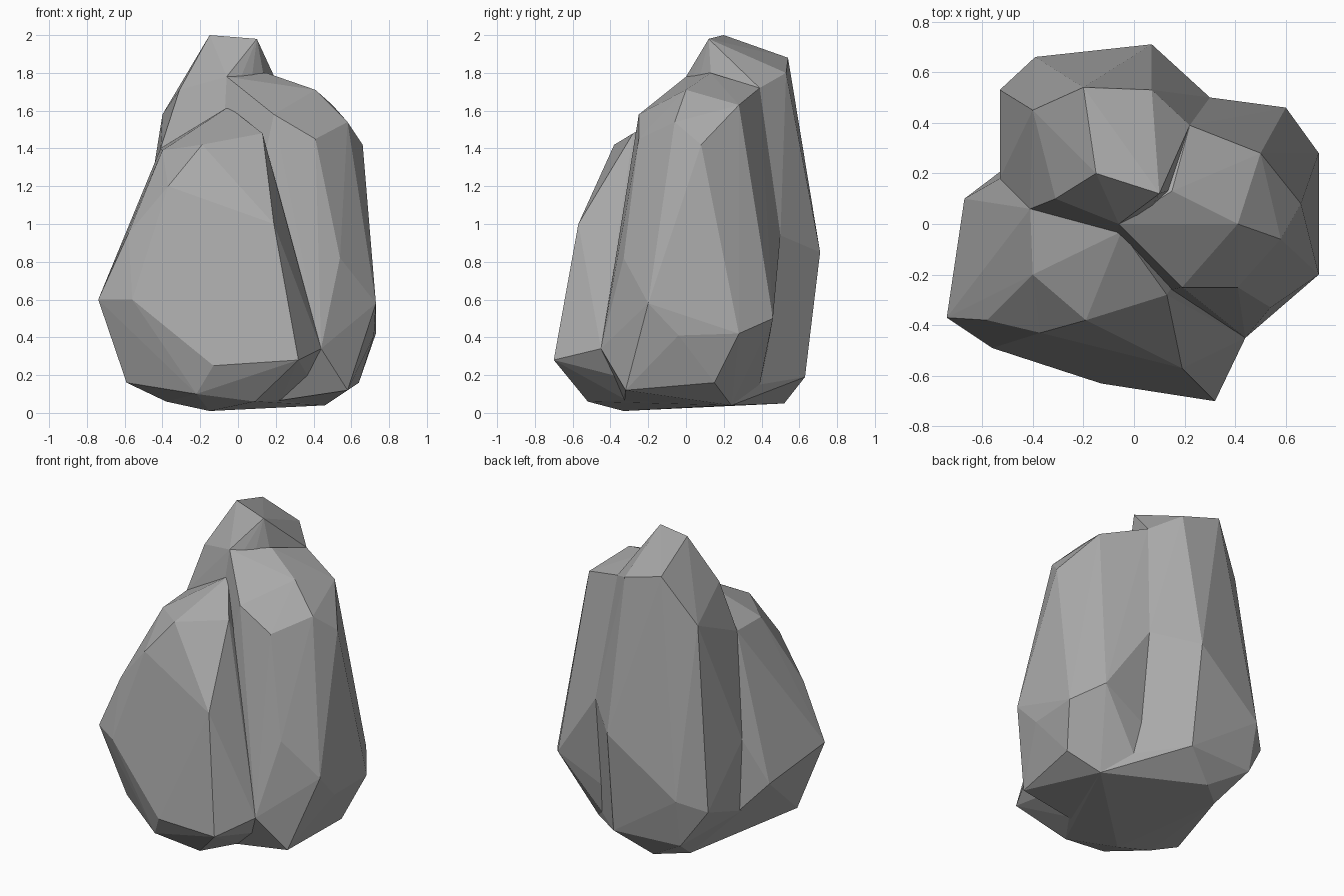
import bpy
import bmesh

default_cube = bpy.data.objects.get("Cube")
if default_cube:
    bpy.data.objects.remove(default_cube, do_unlink=True)

# One stone colour for the whole rock
stone = bpy.data.materials.new("stone_grey")
stone.use_nodes = True
stone.diffuse_color = (.4, .4, .4, 1)
stone.node_tree.nodes["Principled BSDF"].inputs["Base Color"].default_value = stone.diffuse_color


def boulder(name, *corner_groups):
    """Wrap a flat-faced convex boulder around its chiselled corners."""
    bm = bmesh.new()
    for group in corner_groups:
        for corner in group:
            bm.verts.new(corner)
    hull = bmesh.ops.convex_hull(bm, input=bm.verts)
    loose = set(hull["geom_interior"] + hull["geom_unused"])
    bmesh.ops.delete(bm, geom=[g for g in loose if isinstance(g, bmesh.types.BMVert)],
                     context="VERTS")
    bmesh.ops.recalc_face_normals(bm, faces=bm.faces)
    mesh = bpy.data.meshes.new(name)
    bm.to_mesh(mesh)
    bm.free()
    mesh.materials.append(stone)
    rock = bpy.data.objects.new(name, mesh)
    bpy.context.collection.objects.link(rock)
    return rock


# Corners shared where the boulders grow together
underside = [(-.15, -.33, .01), (.46, .24, .04), (-.3, .38, .05)]
front_cleft = [(.19, -.25, 1.58), (.44, -.45, .34), (.23, -.32, .07)]
side_cleft = [(-.41, .06, 1.4), (-.53, .18, .77), (-.53, .18, .31)]
back_cleft = [(.22, .39, 1.72), (.3, .5, .94), (.33, .39, .15)]
inner_peak = [(-.06, 0, 1.78)]
inner_ledge = [(-.05, -.03, 1.62)]

# Front boulder: sloping crown, wide belly, tapered foot
front_crown = [(.13, -.28, 1.48), (-.19, -.38, 1.42), (-.4, -.2, 1.39), (-.37, -.43, 1.2)]
front_belly = [(.19, -.57, 1), (-.58, -.38, .95), (-.74, -.37, .6), (-.56, -.49, .6),
               (-.67, .1, .49)]
front_foot = [(.32, -.7, .28), (-.13, -.63, .25), (-.59, -.3, .16), (-.22, -.54, .1),
              (.09, -.52, .06), (-.38, -.3, .06)]
# The cleft top belongs to the side boulder, so only its lower corners are used
boulder("front_boulder", underside, front_cleft[1:], side_cleft, inner_ledge,
        front_crown, front_belly, front_foot)

# Side boulder: faceted crown, upright flanks, tapered foot
side_crown = [(.15, .13, 1.8), (.41, 0, 1.71), (.5, .28, 1.63), (.58, -.06, 1.54),
              (.41, -.25, 1.45), (.66, .08, 1.42)]
side_flank = [(.54, -.33, .82), (.73, -.2, .58), (.6, .46, .5), (.73, .28, .42),
              (.72, -.04, .41)]
side_foot = [(.64, .15, .16), (.58, -.32, .12)]
boulder("side_boulder", underside, front_cleft, back_cleft, inner_peak,
        side_crown, side_flank, side_foot)

# Back boulder: the tall peak, long back slabs, tapered foot
back_peak = [(-.15, .2, 2), (.1, .12, 1.98), (-.2, .54, 1.88), (.07, .53, 1.8),
             (-.31, .1, 1.71), (-.4, .45, 1.58)]
back_slab = [(.07, .71, .85), (-.39, .66, .51), (-.53, .53, .43)]
back_foot = [(.08, .63, .19), (-.38, .6, .2), (-.13, .52, .05)]
boulder("back_boulder", underside, side_cleft, back_cleft, inner_peak, inner_ledge,
        back_peak, back_slab, back_foot)
